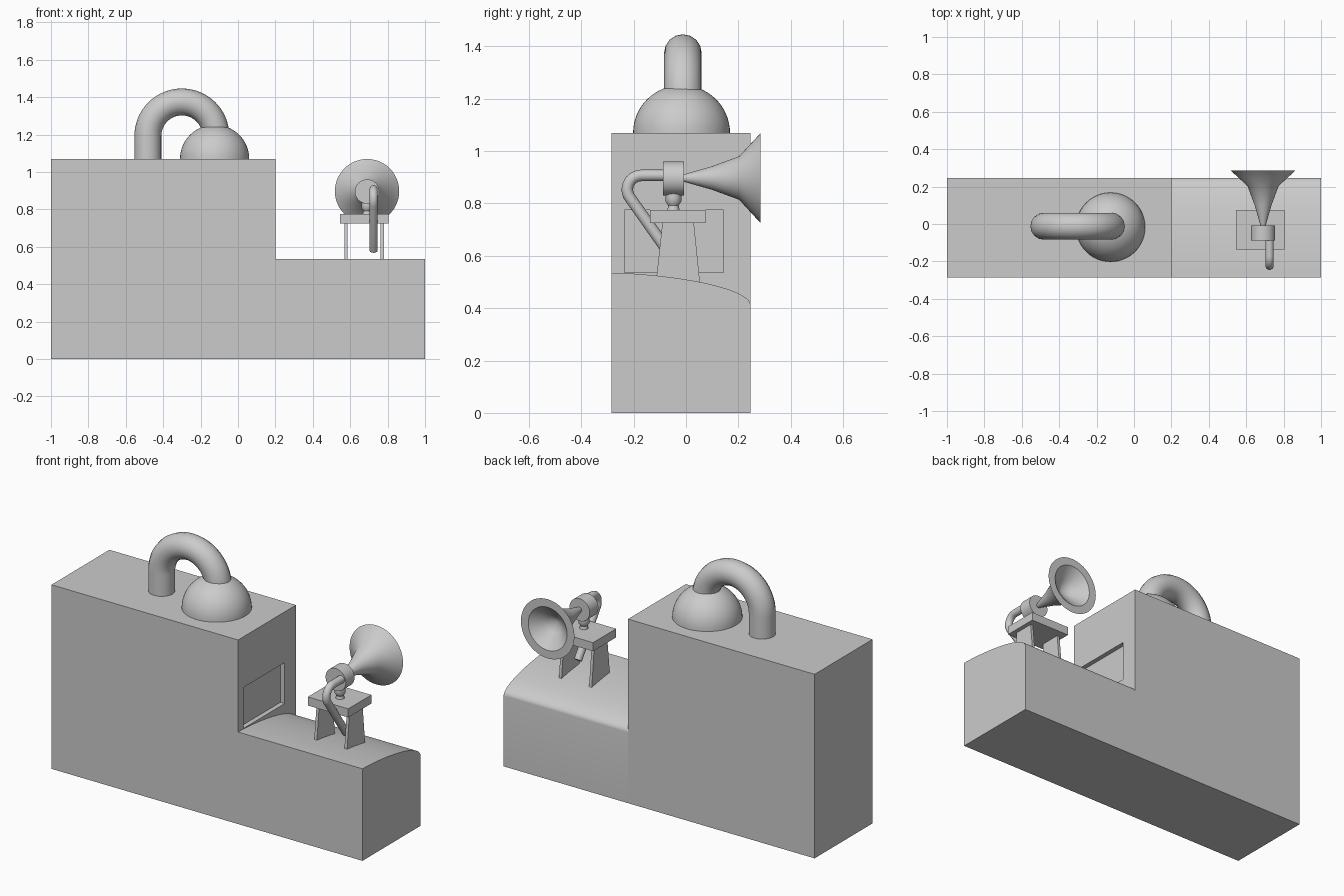
import bpy, bmesh, math
from mathutils import Vector, Matrix

cube = bpy.data.objects.get("Cube")
if cube:
    bpy.data.objects.remove(cube, do_unlink=True)

grey = bpy.data.materials.new("light_grey")
grey.use_nodes = True
GREY = (0.6, 0.6, 0.6, 1)
grey.diffuse_color = GREY
grey.node_tree.nodes["Principled BSDF"].inputs["Base Color"].default_value = GREY


def select(ob):
    bpy.ops.object.select_all(action='DESELECT')
    ob.select_set(True)
    bpy.context.view_layer.objects.active = ob


def finish(name, bm, smooth=False):
    bmesh.ops.recalc_face_normals(bm, faces=bm.faces)
    me = bpy.data.meshes.new(name)
    bm.to_mesh(me)
    bm.free()
    me.materials.append(grey)
    ob = bpy.data.objects.new(name, me)
    bpy.context.collection.objects.link(ob)
    if smooth:
        select(ob)
        bpy.ops.object.shade_smooth_by_angle(angle=math.radians(35))
    return ob


def box(name, lo, hi):
    lo, hi = Vector(lo), Vector(hi)
    bm = bmesh.new()
    size = Matrix.Diagonal((*(hi - lo), 1))
    bmesh.ops.create_cube(bm, size=1, matrix=Matrix.Translation((lo + hi) / 2) @ size)
    return finish(name, bm)


def extrude_x(name, profile, x0, x1, smooth=False):
    """Extrude a (y, z) outline along x."""
    bm = bmesh.new()
    face = bm.faces.new([bm.verts.new((x0, y, z)) for y, z in profile])
    new = bmesh.ops.extrude_face_region(bm, geom=[face])["geom"]
    verts = [v for v in new if isinstance(v, bmesh.types.BMVert)]
    bmesh.ops.translate(bm, verts=verts, vec=(x1 - x0, 0, 0))
    return finish(name, bm, smooth)


def lathe(name, profile, origin, along_y=False, steps=40):
    """Spin a (radius, height) profile about z, or about y."""
    bm = bmesh.new()
    verts = [bm.verts.new((r, 0, h)) for r, h in profile]
    edges = [bm.edges.new(pair) for pair in zip(verts, verts[1:])]
    bmesh.ops.spin(bm, geom=verts + edges, cent=(0, 0, 0), axis=(0, 0, 1),
                   angle=math.tau, steps=steps)
    bmesh.ops.remove_doubles(bm, verts=bm.verts, dist=0.0001)
    turn = Matrix.Rotation(-math.pi / 2, 4, 'X') if along_y else Matrix()
    bm.transform(Matrix.Translation(origin) @ turn)
    return finish(name, bm, True)


def tube(name, points, radius):
    cu = bpy.data.curves.new(name, 'CURVE')
    cu.dimensions = '3D'
    cu.bevel_depth = radius
    cu.bevel_resolution = 6
    cu.use_fill_caps = True
    spline = cu.splines.new('POLY')
    spline.points.add(len(points) - 1)
    for p, co in zip(spline.points, points):
        p.co = (*co, 1)
    cu.materials.append(grey)
    ob = bpy.data.objects.new(name, cu)
    bpy.context.collection.objects.link(ob)
    select(ob)
    bpy.ops.object.convert(target='MESH')
    bpy.ops.object.shade_smooth_by_angle(angle=math.radians(35))


# Tall housing with a shallow recess in its stepped end
FRONT, BACK = -0.285, 0.247
housing = box("tall_housing", (-1, FRONT, 0), (0.2, BACK, 1.07))
cutter = box("recess_cutter", (0.173, -0.235, 0.537), (0.3, 0.143, 0.775))
cut = housing.modifiers.new("recess", 'BOOLEAN')
cut.operation = 'DIFFERENCE'
cut.solver = 'EXACT'
cut.object = cutter
select(housing)
bpy.ops.object.modifier_apply(modifier=cut.name)
bpy.data.objects.remove(cutter, do_unlink=True)

# Low base whose top curves down to the back
outline = [(BACK, 0), (FRONT, 0)]
for i in range(25):
    t = math.sin(i / 24 * math.pi / 2)
    outline.append((FRONT + t * (BACK - FRONT),
                    0.41 + 0.125 * math.sqrt(max(0, 1 - t ** 1.6))))
extrude_x("low_base", outline, 0.2, 1, True)

# Dome and bent pipe on the housing
dome = [(0, 0)] + [(0.185 * math.cos(a), 0.182 * math.sin(a))
                   for a in [i / 16 * math.pi / 2 for i in range(17)]]
lathe("dome", dome, (-0.125, -0.017, 1.07), steps=48)
arch = [(-0.3 - 0.182 * math.cos(a), -0.012, 1.192 + 0.182 * math.sin(a))
        for a in [i / 32 * math.pi for i in range(33)]]
tube("arched_pipe", [(-0.482, -0.012, 1.06)] + arch + [(-0.118, -0.012, 1.1)], 0.072)

# Stand: table and two tapered legs
box("stand_table", (0.545, -0.137, 0.725), (0.805, 0.075, 0.775))
leg = [(-0.117, 0.48), (0.055, 0.48), (0.03, 0.727), (-0.09, 0.727)]
for side, x in (("right", 0.569), ("left", 0.763)):
    extrude_x(side + "_leg", leg, x, x + 0.017)

# Swivel post and hub
HX, HZ = 0.69, 0.895
lathe("swivel_post", [(0, 0), (0.024, 0), (0.02, 0.02), (0.03, 0.035), (0.03, 0.05),
                      (0.03, 0.09), (0, 0.09)], (HX, -0.048, 0.772), steps=24)
lathe("hub", [(0, 0), (0.065, 0), (0.065, 0.08), (0, 0.08)], (HX, -0.088, HZ), True)

# Flared horn with flat rim and hollow mouth
horn = [(0, -0.02), (0.012, -0.015), (0.045, 0.1), (0.083, 0.203), (0.172, 0.285),
        (0.125, 0.285), (0.05, 0.22), (0, 0.19)]
lathe("horn", horn, (HX, 0, HZ + 0.002), True, 48)

# Bent handle tube reaching down beneath the table
bend = [(0.725, -0.17 - 0.054 * math.sin(a), 0.853 + 0.054 * math.cos(a))
        for a in [math.radians(i * 12) for i in range(13)] if a < math.radians(126)]
tube("handle_tube", [(0.725, -0.05, 0.907)] + bend + [(0.725, -0.043, 0.58)], 0.022)
